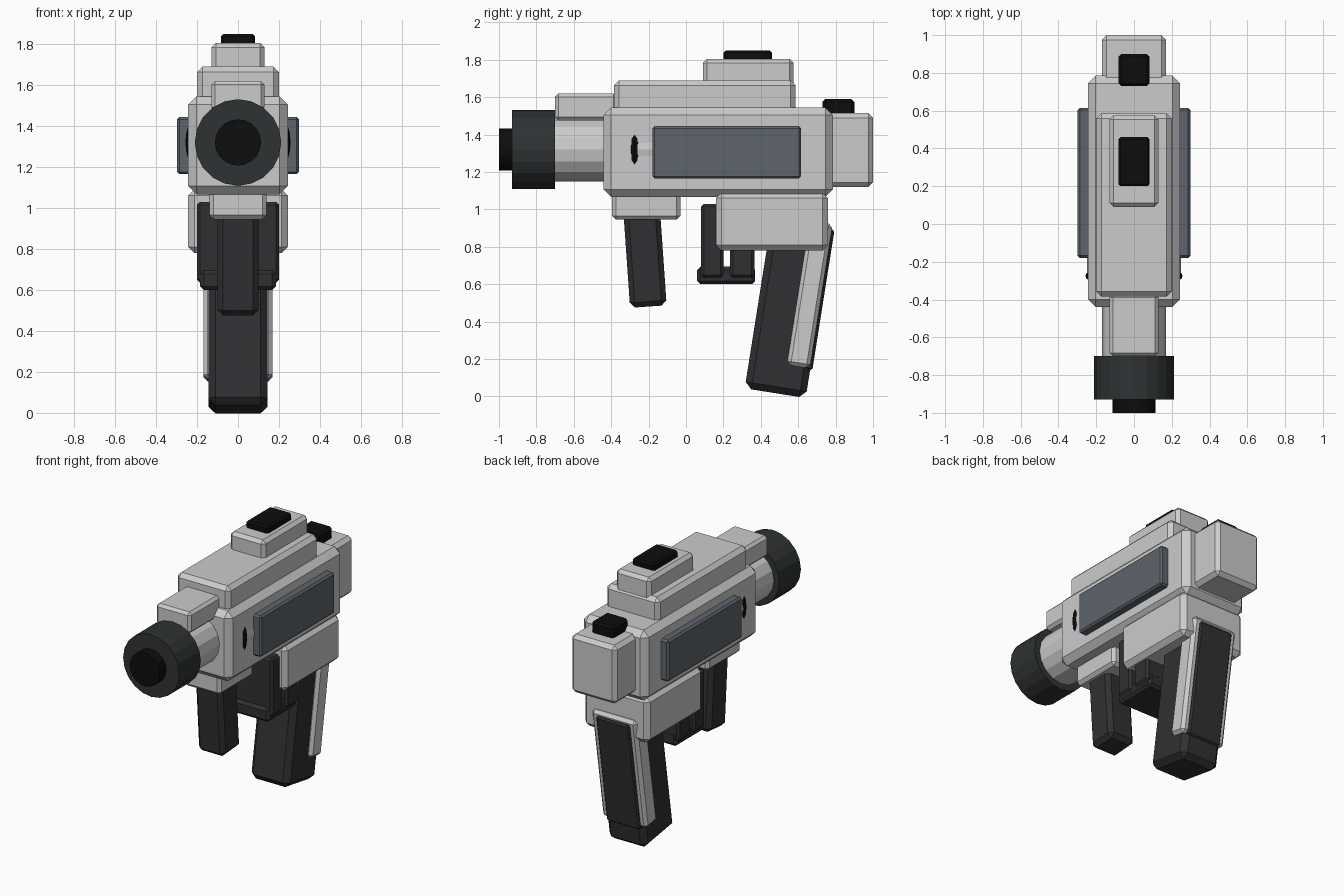
import bpy
from math import radians

if "Cube" in bpy.data.objects:
    bpy.data.objects.remove(bpy.data.objects["Cube"])


def material(name, r, g, b):
    m = bpy.data.materials.new(name)
    m.diffuse_color = (r, g, b, 1)
    m.use_nodes = True
    m.node_tree.nodes["Principled BSDF"].inputs["Base Color"].default_value = m.diffuse_color
    return m


BLACK = material("black", 0.004, 0.004, 0.004)
DARK = material("dark", 0.03, 0.03, 0.034)
MUZZLE = material("muzzle_dark", 0.028, 0.032, 0.034)
SLATE = material("slate", 0.11, 0.13, 0.15)
GREY = material("light_grey", 0.8, 0.8, 0.82)


def block(name, half_x, y, z, bevel=0.02, mat=GREY, tilt=0):
    """Chamfered box centred on x = 0, spanning the y and z ranges, tilted about x."""
    bpy.ops.mesh.primitive_cube_add(size=1, location=(0, sum(y) / 2, sum(z) / 2))
    o = bpy.context.object
    o.name = name
    o.scale = (2 * half_x, y[1] - y[0], z[1] - z[0])
    bpy.ops.object.transform_apply(location=False, rotation=False, scale=True)
    o.rotation_euler.x = radians(tilt)
    b = o.modifiers.new("chamfer", 'BEVEL')
    b.width = bevel
    b.segments = 1
    o.data.materials.append(mat)


def tube(name, radius, y, sides, mat=GREY):
    """Cylinder along y on the barrel axis."""
    bpy.ops.mesh.primitive_cylinder_add(vertices=sides, radius=radius, depth=y[1] - y[0],
                                        location=(0, sum(y) / 2, 1.32),
                                        rotation=(radians(90), 0, 0))
    o = bpy.context.object
    o.name = name
    o.data.materials.append(mat)


# Receiver and stacked top housing
block("main_body", 0.243, (-0.44, 0.785), (1.067, 1.545), 0.04)
block("top_housing", 0.20, (-0.385, 0.585), (1.45, 1.69), 0.027)
block("sight_base", 0.13, (0.09, 0.575), (1.60, 1.805), 0.022)
block("sight_pad", 0.083, (0.20, 0.46), (1.78, 1.85), 0.012, BLACK)
block("lower_receiver", 0.243, (0.16, 0.76), (0.78, 1.09), 0.03)
block("side_panels", 0.298, (-0.18, 0.615), (1.165, 1.445), 0.012, SLATE)

# Rear cap
block("rear_cap", 0.17, (0.73, 1.0), (1.12, 1.515), 0.025)
block("rear_pad", 0.083, (0.73, 0.90), (1.49, 1.59), 0.015, BLACK)

# Barrel and muzzle
block("barrel_cover", 0.13, (-0.70, -0.37), (1.475, 1.62), 0.018)
tube("barrel", 0.17, (-0.72, -0.40), 16)
tube("inner_chamber", 0.25, (-0.275, 0.30), 16)
tube("muzzle", 0.211, (-0.93, -0.70), 20, MUZZLE)
tube("muzzle_tip", 0.113, (-1.0, -0.92), 20, BLACK)
bpy.ops.mesh.primitive_torus_add(major_radius=0.235, minor_radius=0.022,
                                 major_segments=32, minor_segments=8,
                                 location=(0, -0.275, 1.32), rotation=(radians(90), 0, 0))
bpy.context.object.name = "chamber_ring"
bpy.context.object.data.materials.append(BLACK)

# Front grip
block("front_grip_mount", 0.14, (-0.395, -0.03), (0.945, 1.12), 0.02)
block("front_grip", 0.10, (-0.318, -0.122), (0.48, 1.02), 0.027, DARK, 4)

# Trigger frame
block("frame_front", 0.20, (0.08, 0.20), (0.635, 1.03), 0.015, DARK)
block("frame_rear", 0.20, (0.235, 0.365), (0.635, 1.0), 0.015, DARK)
block("frame_bottom", 0.185, (0.06, 0.37), (0.60, 0.695), 0.018, DARK)

# Rear grip with grey side plates
block("rear_grip", 0.145, (0.383, 0.713), (0.012, 0.922), 0.035, DARK, -9)
block("grip_side_plates", 0.168, (0.60, 0.724), (0.155, 0.935), 0.02, GREY, -9)
# Flush back strap between the plates
block("grip_back_strap", 0.125, (0.66, 0.735), (0.14, 0.90), 0.01, DARK, -9)
